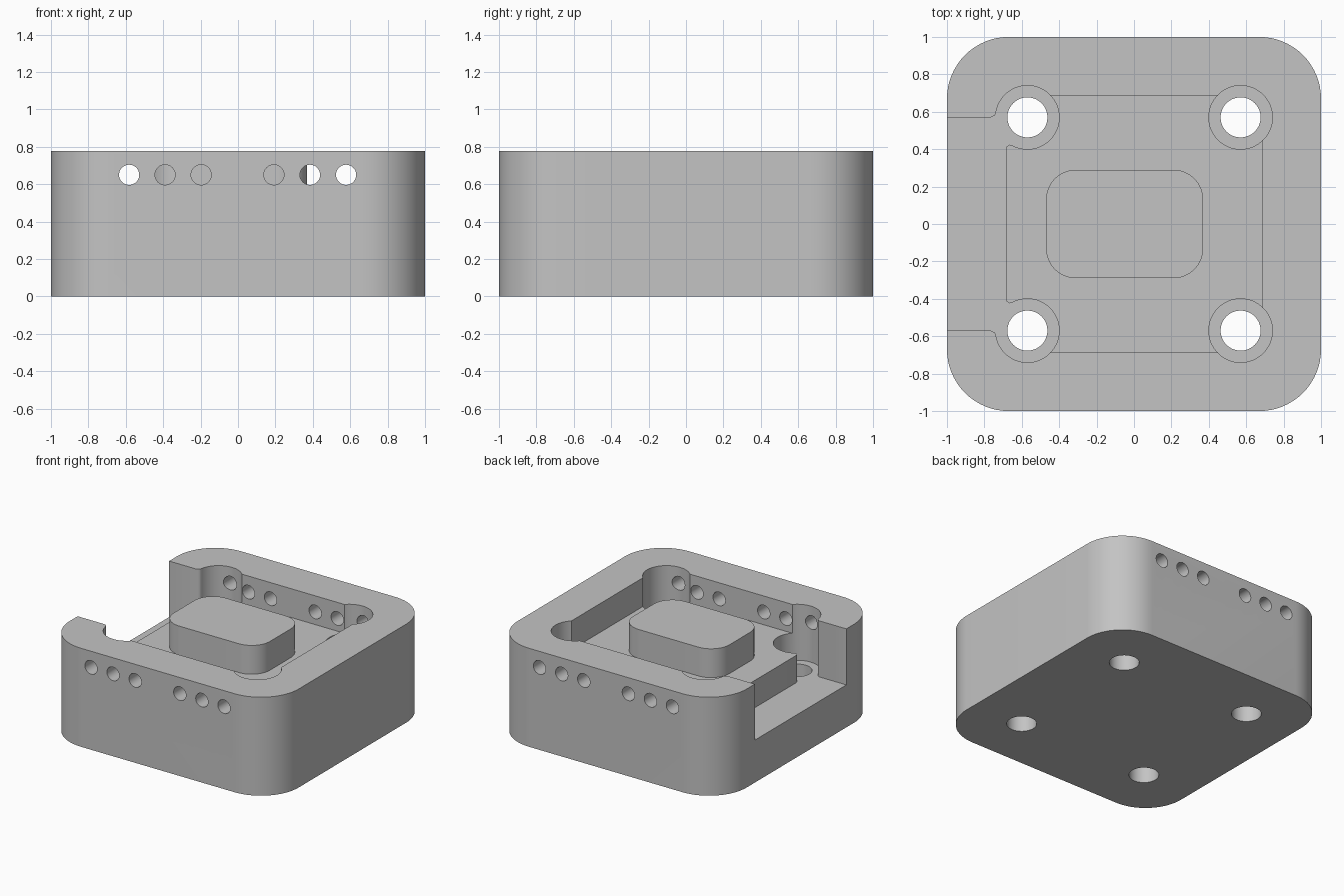
import bpy, bmesh, math

if "Cube" in bpy.data.objects:
    bpy.data.objects.remove(bpy.data.objects["Cube"], do_unlink=True)

HEIGHT, POCKET_Z, BORE_Z = 0.777, 0.55, 0.335
BOLT = 0.57          # bolt position along both axes
ABOVE = 1.0          # cutters end well above the rim

grey = bpy.data.materials.new("plain_grey")
grey.use_nodes = True
grey.diffuse_color = (0.55, 0.55, 0.55, 1)
grey.node_tree.nodes["Principled BSDF"].inputs["Base Color"].default_value = (0.55, 0.55, 0.55, 1)


def prism(name, outline, z0, z1):
    """Extrude a closed outline upward from z0 to z1."""
    bm = bmesh.new()
    base = bm.faces.new([bm.verts.new((x, y, z0)) for x, y in outline])
    top = bmesh.ops.extrude_face_region(bm, geom=[base])["geom"]
    verts = [v for v in top if isinstance(v, bmesh.types.BMVert)]
    bmesh.ops.translate(bm, vec=(0, 0, z1 - z0), verts=verts)
    bmesh.ops.recalc_face_normals(bm, faces=bm.faces)
    mesh = bpy.data.meshes.new(name)
    bm.to_mesh(mesh)
    bm.free()
    mesh.materials.append(grey)
    obj = bpy.data.objects.new(name, mesh)
    bpy.context.collection.objects.link(obj)
    return obj


def rounded(x0, x1, y0, y1, r, steps=16):
    """Rectangle outline with round corners."""
    corners = [(x1 - r, y1 - r), (x0 + r, y1 - r), (x0 + r, y0 + r), (x1 - r, y0 + r)]
    points = []
    for i, (cx, cy) in enumerate(corners):
        for k in range(steps + 1):
            a = math.pi / 2 * (i + k / steps)
            points.append((cx + r * math.cos(a), cy + r * math.sin(a)))
    return points


def circle(cx, cy, r, sides=64):
    turn = 2 * math.pi / sides
    return [(cx + r * math.cos(k * turn), cy + r * math.sin(k * turn)) for k in range(sides)]


def combine(target, tool, operation="DIFFERENCE"):
    """Apply one boolean and discard its tool."""
    tool.hide_render = True
    mod = target.modifiers.new(tool.name, "BOOLEAN")
    mod.operation, mod.object, mod.solver = operation, tool, "EXACT"
    bpy.context.view_layer.objects.active = target
    bpy.ops.object.modifier_apply(modifier=mod.name)
    bpy.data.objects.remove(tool, do_unlink=True)


# Outer block
housing = prism("housing", rounded(-1, 1, -1, 1, 0.33), 0, HEIGHT)

# Shallow square pocket
p = 0.687
combine(housing, prism("pocket", [(-p, -p), (p, -p), (p, p), (-p, p)], POCKET_Z, ABOVE))

# Deep side opening, with eased corners where it meets the bores
half = [(-1.1, 0.57), (-0.765, 0.57), (-0.745, 0.58), (-0.73, 0.6), (-0.6, 0.57),
        (-0.64, 0.42), (-0.665, 0.424), (-0.68, 0.415), (-0.685, 0.4)]
opening = half + [(x, -y) for x, y in reversed(half)]
combine(housing, prism("opening", opening, BORE_Z, ABOVE))

# Counterbores and bolt holes
for sx in (-1, 1):
    for sy in (-1, 1):
        combine(housing, prism("counterbore", circle(sx * BOLT, sy * BOLT, 0.17), BORE_Z, ABOVE))
        combine(housing, prism("bolt_hole", circle(sx * BOLT, sy * BOLT, 0.107), -0.2, ABOVE))

# Round wire holes through the front and back walls only
for side in (-1, 1):
    for x in (-0.582, -0.39, -0.197, 0.192, 0.385, 0.578):
        drill = prism("wire_hole", circle(0, 0, 0.054, 32), -0.26, 0.26)
        drill.rotation_euler.x = math.pi / 2
        drill.location = (x, side * 0.86, 0.65)
        bpy.context.view_layer.update()
        combine(housing, drill)

# Raised centre pad, level with the rim
pad = prism("centre_pad", rounded(-0.47, 0.37, -0.29, 0.29, 0.16), POCKET_Z - 0.05, HEIGHT)
combine(housing, pad, "UNION")

# Smooth the rounded walls, keep the rims crisp
bpy.ops.object.select_all(action="DESELECT")
housing.select_set(True)
bpy.context.view_layer.objects.active = housing
bpy.ops.object.shade_smooth_by_angle(angle=math.radians(30))
